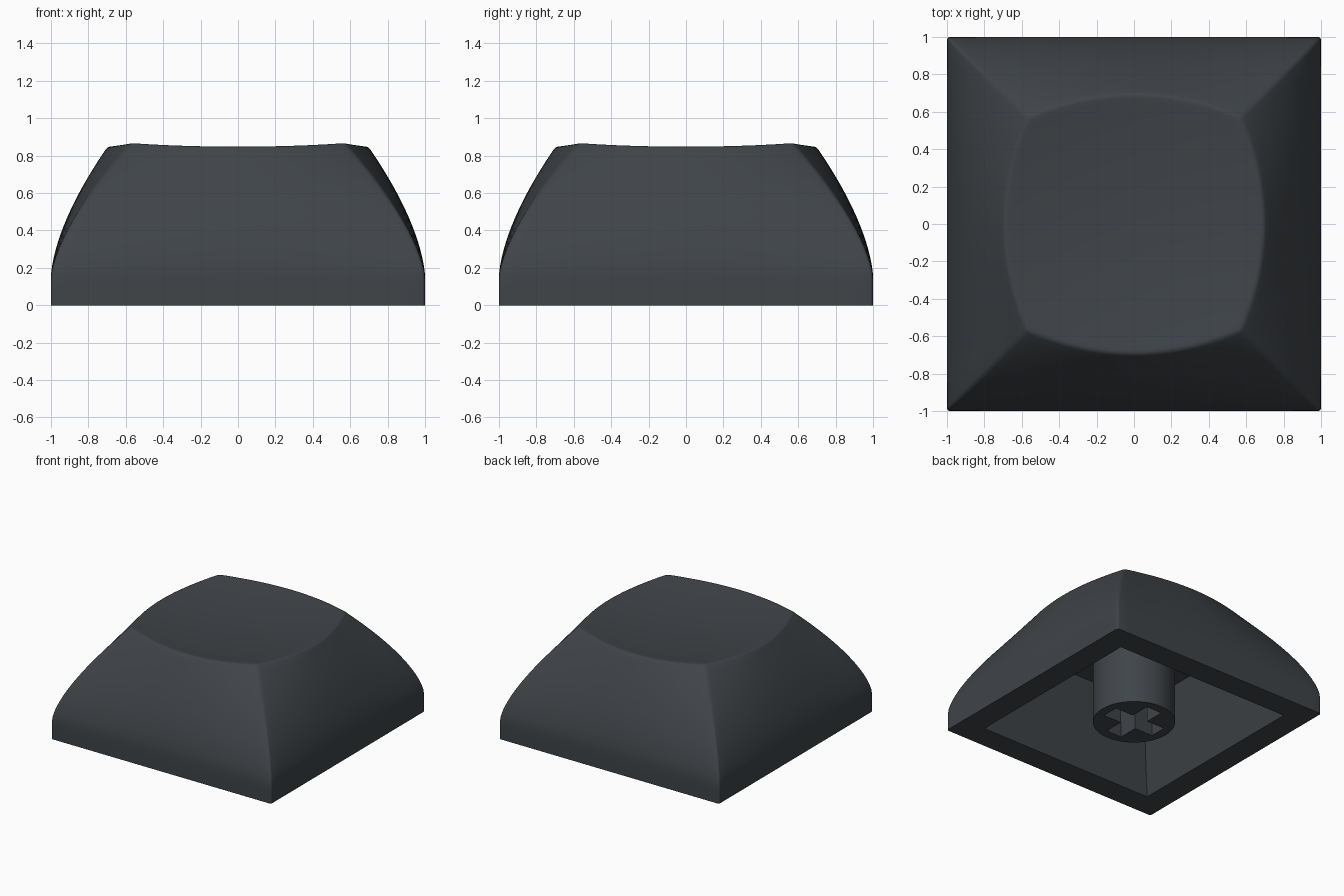
import bpy, bmesh, math

cube = bpy.data.objects.get("Cube")
if cube:
    bpy.data.objects.remove(cube, do_unlink=True)

# Single plastic colour
plastic = bpy.data.materials.new("charcoal plastic")
plastic.use_nodes = True
COLOUR = (0.05, 0.058, 0.066, 1)
plastic.diffuse_color = COLOUR
bsdf = plastic.node_tree.nodes["Principled BSDF"]
bsdf.inputs["Base Color"].default_value = COLOUR
bsdf.inputs["Roughness"].default_value = 0.6

N = 20                # segments along each side
HALF_IN, HALF_CEIL, CEIL_Z = 0.80, 0.60, 0.65


def finish(bm, name):
    bmesh.ops.recalc_face_normals(bm, faces=bm.faces[:])
    mesh = bpy.data.meshes.new(name)
    bm.to_mesh(mesh)
    bm.free()
    mesh.materials.append(plastic)
    obj = bpy.data.objects.new(name, mesh)
    bpy.context.collection.objects.link(obj)
    bpy.ops.object.select_all(action='DESELECT')
    obj.select_set(True)
    bpy.context.view_layer.objects.active = obj
    bpy.ops.object.shade_smooth_by_angle(angle=math.radians(32))
    return obj


def dish(x, y):
    """Height of the shallow spherical dish on top."""
    return 0.797 + 0.111 * (x * x + y * y)


def outline(corner, middle):
    """Square outline whose sides bulge out; corner[u], middle[u] along a side."""
    pts = []
    for side in range(4):
        ca, sa = round(math.cos(side * math.pi / 2)), round(math.sin(side * math.pi / 2))
        for i in range(N):
            u = -1 + 2 * i / N
            c, m = corner(u), middle(u)
            x, y = c * u, -(c + (m - c) * (1 - u * u))
            pts.append((x * ca - y * sa, x * sa + y * ca))
    return pts


def rim_z(u):
    return 0.85 + 0.02 * u * u


def wall_ring(s):
    """Outer wall ring at fraction s of the wall height."""
    def inset(u, depth, power):
        t = max(0, s * rim_z(u) - 0.15) / (rim_z(u) - 0.15)
        return 1 - depth * t ** power
    pts = outline(lambda u: inset(u, 0.43, 1.5), lambda u: inset(u, 0.305, 1.6))
    return [(x, y, s * dish_rim) for (x, y), dish_rim in zip(pts, RIM)]


RIM_XY = outline(lambda u: 0.57, lambda u: 0.695)
RIM = [dish(x, y) for x, y in RIM_XY]


def flat_ring(half, z):
    return [(x, y, z) for x, y in outline(lambda u: half, lambda u: half)]


# Cap shell: dish, curved walls, flat lower lip and tapered hollow in one loft
bm = bmesh.new()
rings = [[(x * f, y * f, dish(x * f, y * f)) for x, y in RIM_XY]
         for f in (0.12, 0.3, 0.5, 0.7, 0.85, 0.94)]
rim_index = len(rings)
rings += [wall_ring(1 - i / 20) for i in range(21)]
bottom_index = len(rings) - 1
rings += [flat_ring(HALF_IN, 0), flat_ring(HALF_CEIL, CEIL_Z)]
loops = [[bm.verts.new(p) for p in ring] for ring in rings]
for a, b in zip(loops, loops[1:]):
    for i in range(4 * N):
        j = (i + 1) % (4 * N)
        bm.faces.new((a[i], b[i], b[j], a[j]))
bm.faces.new(loops[0])
bm.faces.new(loops[-1])
bmesh.ops.recalc_face_normals(bm, faces=bm.faces[:])

# Soften the four outer corners and the rim of the dish
soft = []
for k in range(rim_index, bottom_index):
    soft += [bm.edges.get((loops[k][c], loops[k + 1][c])) for c in range(0, 4 * N, N)]
rim = loops[rim_index]
soft += [bm.edges.get((rim[i], rim[(i + 1) % (4 * N)])) for i in range(4 * N)]
bmesh.ops.bevel(bm, geom=soft, offset=0.018, segments=4, profile=0.5,
                affect='EDGES', clamp_overlap=True)
finish(bm, "cap_shell")

# Stem: round post with a cross-shaped socket, made of four quadrants
R, ARM, W = 0.31, 0.235, 0.07
bm = bmesh.new()
for q in range(4):
    turn = q * math.pi / 2
    arc = [(R * math.cos(a), R * math.sin(a))
           for a in (i * math.pi / 24 for i in range(13))]
    shape = arc + [(0, ARM), (W, ARM), (W, W), (ARM, W), (ARM, 0)]
    bm.faces.new([bm.verts.new((x * math.cos(turn) - y * math.sin(turn),
                                x * math.sin(turn) + y * math.cos(turn), 0))
                  for x, y in shape])
bmesh.ops.remove_doubles(bm, verts=bm.verts[:], dist=0.0005)
top = bmesh.ops.extrude_face_region(bm, geom=bm.faces[:], use_keep_orig=True)
bmesh.ops.translate(bm, vec=(0, 0, CEIL_Z + 0.01),
                    verts=[v for v in top["geom"] if isinstance(v, bmesh.types.BMVert)])
finish(bm, "stem")
